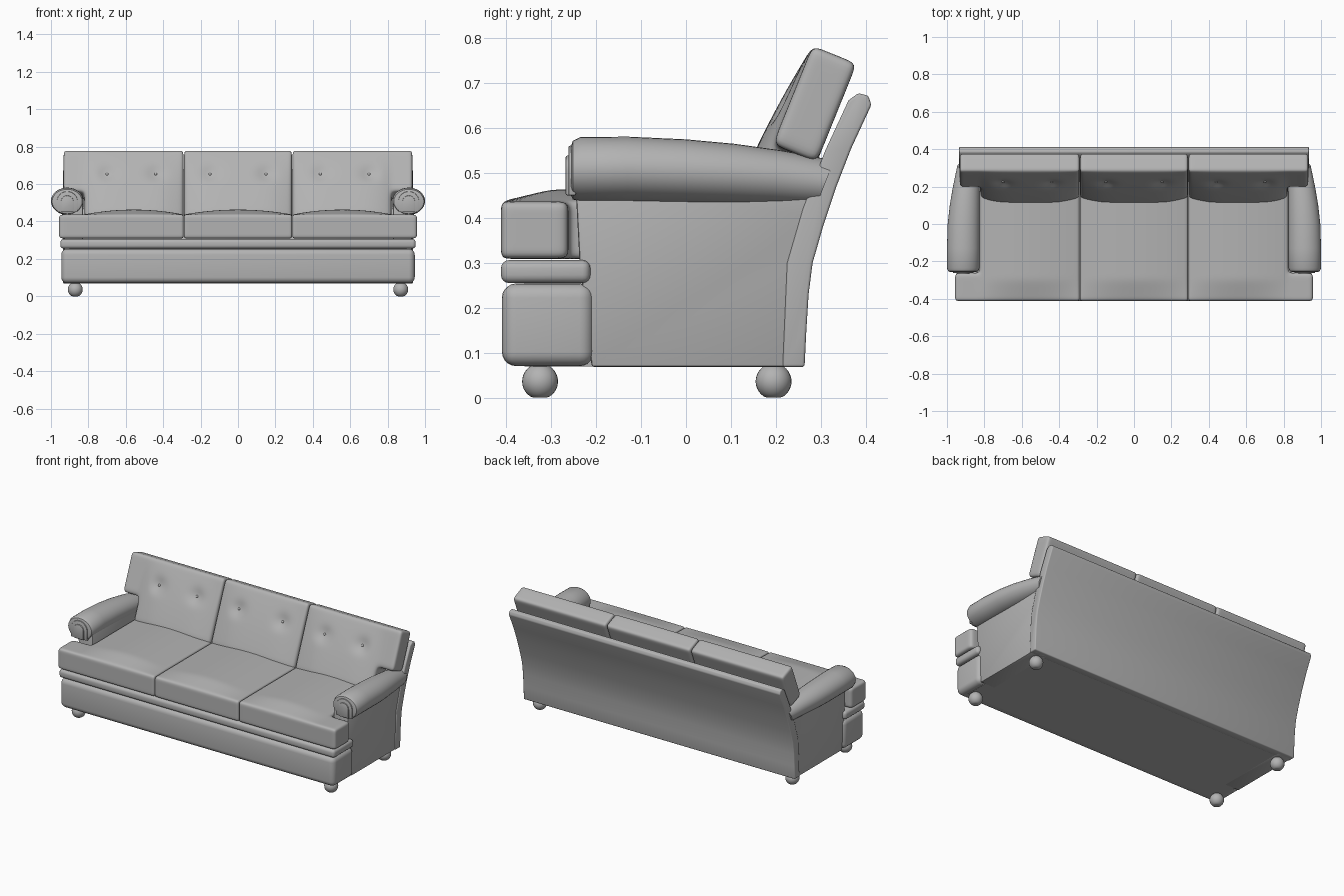
import bpy, bmesh, math
from mathutils import Vector

if "Cube" in bpy.data.objects:
    bpy.data.objects.remove(bpy.data.objects["Cube"])

mat = bpy.data.materials.new("grey upholstery")
mat.diffuse_color = (0.45, 0.45, 0.45, 1)
mat.use_nodes = True
mat.node_tree.nodes["Principled BSDF"].inputs["Base Color"].default_value = mat.diffuse_color


def finish(name, bm, mirror=False, subsurf=0, angle=35):
    """Turn a bmesh into a shaded object, optionally mirrored across x."""
    bmesh.ops.recalc_face_normals(bm, faces=bm.faces)
    for f in bm.faces:
        f.smooth = True
    if not subsurf:
        for e in bm.edges:
            e.smooth = e.calc_face_angle(0) < math.radians(angle)
    me = bpy.data.meshes.new(name)
    bm.to_mesh(me)
    bm.free()
    me.materials.append(mat)
    ob = bpy.data.objects.new(name, me)
    bpy.context.collection.objects.link(ob)
    if mirror:
        m = ob.modifiers.new("mirror", 'MIRROR')
        m.use_mirror_merge = False
    if subsurf:
        s = ob.modifiers.new("soft", 'SUBSURF')
        s.levels = s.render_levels = subsurf
    return ob


def prism(name, pts, a, b, axis='x', bevel=0.0, segs=4, mirror=False):
    """Extrude a 2D outline along x or y and round its sharp edges."""
    bm = bmesh.new()
    place = (lambda t, p: (t, p[0], p[1])) if axis == 'x' else (lambda t, p: (p[0], t, p[1]))
    lo = [bm.verts.new(place(a, p)) for p in pts]
    hi = [bm.verts.new(place(b, p)) for p in pts]
    n = len(pts)
    bm.faces.new(lo)
    bm.faces.new(hi[::-1])
    for i in range(n):
        j = (i + 1) % n
        bm.faces.new((lo[i], hi[i], hi[j], lo[j]))
    bmesh.ops.recalc_face_normals(bm, faces=bm.faces)
    if bevel:
        edges = [e for e in bm.edges if e.calc_face_angle(0) > math.radians(40)]
        bmesh.ops.bevel(bm, geom=edges, offset=bevel, segments=segs, profile=0.5,
                        affect='EDGES', clamp_overlap=True)
    return finish(name, bm, mirror)


def rect(y0, y1, z0, z1):
    return [(y0, z0), (y1, z0), (y1, z1), (y0, z1)]


def cushion(name, us, vs, ws, inside, place, mirror=False):
    """Soft block: outer skin of a cell grid, moved by place() and subdivided."""
    bm = bmesh.new()
    cache = {}
    axes = (us, vs, ws)

    def solid(c):
        if any(c[k] < 0 or c[k] >= len(axes[k]) - 1 for k in range(3)):
            return False
        return inside((us[c[0]] + us[c[0] + 1]) / 2, (vs[c[1]] + vs[c[1] + 1]) / 2)

    def vert(i, j, k):
        if (i, j, k) not in cache:
            cache[i, j, k] = bm.verts.new(place(us[i], vs[j], ws[k]))
        return cache[i, j, k]

    for i in range(len(us) - 1):
        for j in range(len(vs) - 1):
            for k in range(len(ws) - 1):
                if not solid((i, j, k)):
                    continue
                for ax in range(3):
                    for side in (0, 1):
                        nb = [i, j, k]
                        nb[ax] += 2 * side - 1
                        if solid(nb):
                            continue
                        quad = []
                        for p, q in ((0, 0), (1, 0), (1, 1), (0, 1)):
                            c = [i, j, k]
                            c[ax] += side
                            c[(ax + 1) % 3] += p
                            c[(ax + 2) % 3] += q
                            quad.append(vert(*c))
                        bm.faces.new(quad)
    return finish(name, bm, mirror, subsurf=2)


def ball(name, centre, radius, flat_at=None, mirror=False):
    bm = bmesh.new()
    bmesh.ops.create_uvsphere(bm, u_segments=24, v_segments=16, radius=radius)
    for v in bm.verts:
        v.co += Vector(centre)
        if flat_at is not None:
            v.co.z = max(v.co.z, flat_at)
    return finish(name, bm, mirror)


# feet
for label, y in (("front", -0.325), ("back", 0.195)):
    ball(label + "_feet", (0.87, y, 0.036), 0.04, 0.0, True)

# base: front box, rail above it, hidden core
prism("front_base", rect(-0.41, -0.205, 0.07, 0.254), -0.945, 0.945, bevel=0.032, segs=5)
prism("front_rail", rect(-0.412, -0.213, 0.255, 0.306), -0.95, 0.95, bevel=0.018)
prism("core", rect(-0.36, 0.255, 0.069, 0.305), -0.9, 0.9)

# curved outer back
prism("back_panel", [(0.215, 0.068), (0.264, 0.068), (0.268, 0.15), (0.273, 0.23), (0.282, 0.3),
                     (0.305, 0.38), (0.335, 0.47), (0.368, 0.555), (0.413, 0.652), (0.406, 0.672),
                     (0.384, 0.678), (0.362, 0.662), (0.31, 0.55), (0.26, 0.42), (0.225, 0.3)],
      -0.935, 0.935, bevel=0.006, segs=3)

# arm side panels
prism("arm_panels", [(-0.21, 0.068), (0.25, 0.068), (0.268, 0.3), (0.3, 0.4), (0.33, 0.49),
                     (-0.247, 0.49), (-0.237, 0.3)], 0.83, 0.93, bevel=0.006, segs=2, mirror=True)

# rolled arms: y, inner x, outer x, bottom z, top z (back end sheared to meet the back)
rings = [(-0.256, 0.845, 0.985, 0.45, 0.56), (-0.252, 0.833, 0.994, 0.441, 0.572),
         (-0.235, 0.826, 1.0, 0.437, 0.58), (-0.13, 0.825, 1.0, 0.437, 0.581),
         (0.0, 0.825, 0.996, 0.434, 0.575), (0.1, 0.825, 0.985, 0.432, 0.565),
         (0.2, 0.825, 0.968, 0.43, 0.55), (0.31, 0.825, 0.945, 0.427, 0.528)]
bm = bmesh.new()
N = 32
loops = []
for r, (y, x0, x1, z0, z1) in enumerate(rings):
    shear = 0.4 * max(0, y) / 0.31
    loop = []
    for i in range(N):
        t = 2 * math.pi * i / N
        dz = math.sin(t) * (z1 - z0) / 2
        loop.append(bm.verts.new(((x0 + x1) / 2 + math.cos(t) * (x1 - x0) / 2,
                                  y + shear * dz, (z0 + z1) / 2 + dz)))
    loops.append(loop)
for a, b in zip(loops, loops[1:]):
    for i in range(N):
        j = (i + 1) % N
        bm.faces.new((a[i], a[j], b[j], b[i]))
bm.faces.new(loops[0])
bm.faces.new(loops[-1])
finish("rolled_arms", bm, True)

# arched scroll facings on the arm fronts
for label, r, front in (("outer", 0.056, -0.262), ("inner", 0.034, -0.268)):
    arch = [(0.913 + r * math.cos(math.pi * i / 14), 0.505 + r * math.sin(math.pi * i / 14))
            for i in range(15)]
    arch += [(0.913 - r, 0.45), (0.913 + r, 0.45)]
    prism(label + "_arm_scroll", arch, front, -0.245, 'y', bevel=0.004, segs=2, mirror=True)


# seat cushions, the outer ones wrapping in front of the arms
def seat_place(cx, half):
    def place(x, y, z):
        if z > 0.43:
            a = max(0, 1 - ((x - cx) / half) ** 2)
            z += 0.027 * a * min(1, (y + 0.41) / 0.11)
        return (x, y, z)
    return place


mid_x = [-0.289, -0.27, -0.22, -0.15, -0.075, 0, 0.075, 0.15, 0.22, 0.27, 0.289]
out_x = [0.291, 0.31, 0.36, 0.42, 0.49, 0.56, 0.63, 0.70, 0.76, 0.80, 0.825, 0.87, 0.92, 0.957]
seat_y = [-0.412, -0.385, -0.34, -0.30, -0.262, -0.23, -0.15, -0.05, 0.05, 0.15, 0.22]
seat_z = [0.309, 0.335, 0.37, 0.41, 0.437]
cushion("middle_seat_cushion", mid_x, seat_y, seat_z, lambda x, y: True, seat_place(0, 0.289))
cushion("outer_seat_cushions", out_x, seat_y, seat_z,
        lambda x, y: x < 0.825 or y < -0.262, seat_place(0.558, 0.267), True)


# tilted back cushions with pressed-in buttons; the outer ones reach over the arms
BUTTON_V = 0.25


def back_point(x, v, w):
    return Vector((x, 0.135 + 0.375 * v + 0.927 * w, 0.42 + 0.927 * v - 0.375 * w))


def puff(x, v, cx, half):
    return 0.035 * max(0, 1 - ((x - cx) / half) ** 4) * (1 - (v / 0.39) ** 2)


def back_place(cx, half, buttons):
    def place(x, v, w):
        if w == 0:
            w -= puff(x, v, cx, half)
            if abs(v - BUTTON_V) < 0.001 and any(abs(x - b) < 0.001 for b in buttons):
                w += 0.035
        return back_point(x, v, w)
    return place


back_mid = [-0.288, -0.265, -0.2, -0.15, -0.1, -0.035, 0.035, 0.1, 0.15, 0.2, 0.265, 0.288]
back_out = [0.292, 0.315, 0.39, 0.44, 0.49, 0.57, 0.65, 0.70, 0.75, 0.79, 0.82, 0.86, 0.905, 0.932]
back_v = [0, 0.05, 0.10, 0.155, 0.2, 0.25, 0.3, 0.36, 0.392]
back_w = [0, 0.03, 0.075, 0.106]
cushion("middle_back_cushion", back_mid, back_v, back_w, lambda x, v: True,
        back_place(0, 0.288, (-0.15, 0.15)))
cushion("outer_back_cushions", back_out, back_v, back_w, lambda x, v: x < 0.82 or v > 0.155,
        back_place(0.556, 0.264, (0.44, 0.70)), True)
for label, x, cx, half in (("middle", 0.15, 0, 0.288), ("inner", 0.44, 0.556, 0.264),
                           ("outer", 0.70, 0.556, 0.264)):
    depth = 0.018 - puff(x, BUTTON_V, cx, half)
    ball(label + "_buttons", back_point(x, BUTTON_V, depth), 0.008, mirror=True)
